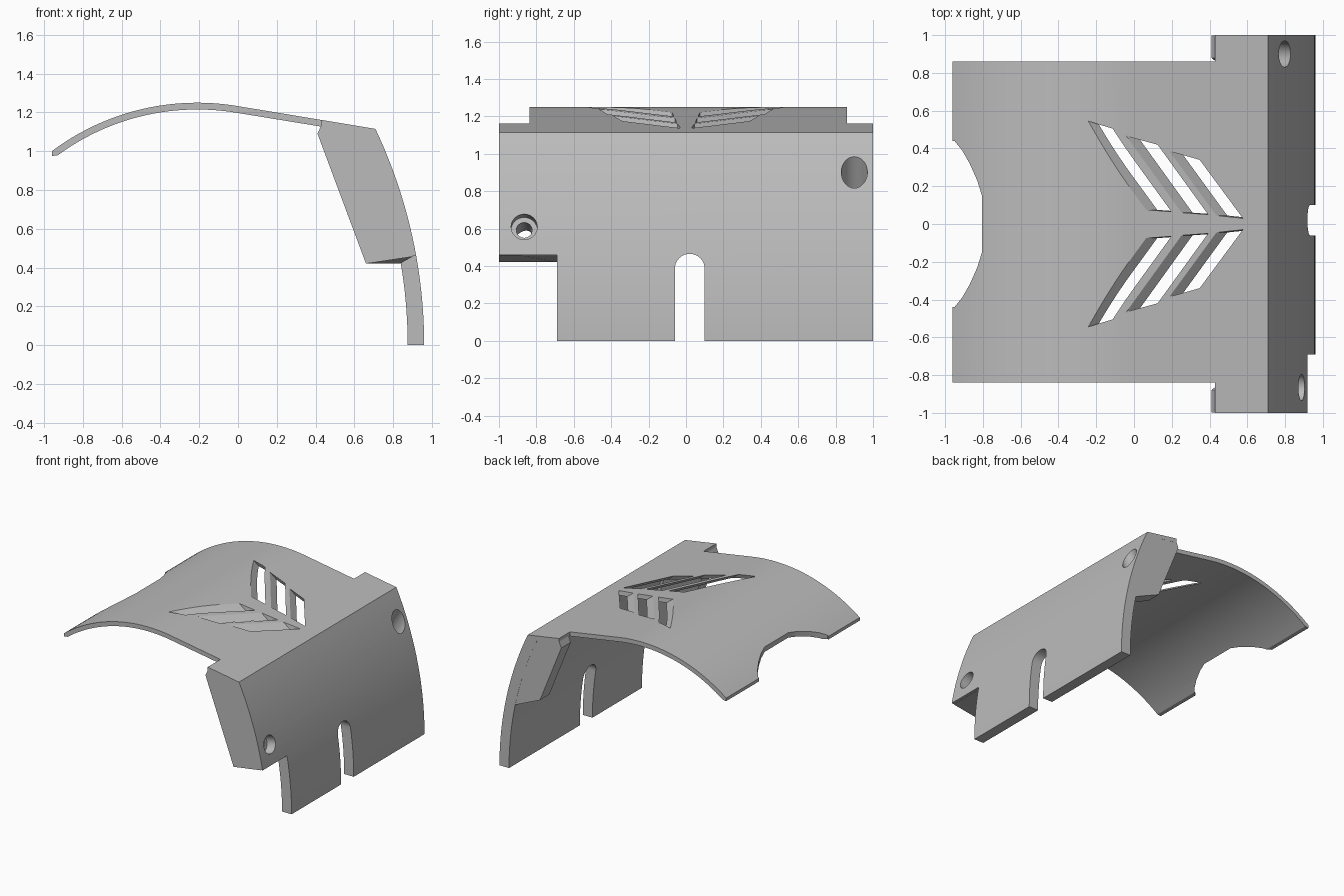
import bpy, bmesh, math
from mathutils import Vector

if "Cube" in bpy.data.objects:
    bpy.data.objects.remove(bpy.data.objects["Cube"])

grey = bpy.data.materials.new("plain grey")
grey.use_nodes = True
grey.diffuse_color = (0.5, 0.5, 0.5, 1)
grey.node_tree.nodes["Principled BSDF"].inputs["Base Color"].default_value = (0.5, 0.5, 0.5, 1)


def loft(name, rings):
    """Closed solid through rings that share a point count."""
    bm = bmesh.new()
    loops = [[bm.verts.new(p) for p in ring] for ring in rings]
    n = len(loops[0])
    for a, b in zip(loops, loops[1:]):
        for i in range(n):
            j = (i + 1) % n
            bm.faces.new((a[i], a[j], b[j], b[i]))
    bm.faces.new(loops[0][::-1])
    bm.faces.new(loops[-1])
    bmesh.ops.recalc_face_normals(bm, faces=bm.faces)
    mesh = bpy.data.meshes.new(name)
    bm.to_mesh(mesh)
    bm.free()
    mesh.materials.append(grey)
    ob = bpy.data.objects.new(name, mesh)
    bpy.context.collection.objects.link(ob)
    return ob


def prism_y(name, profile, y0, y1):
    return loft(name, [[(x, y, z) for x, z in profile] for y in (y0, y1)])


def prism_z(name, outline, z0, z1, lean=0.0):
    """Vertical prism; lean slides it in x as it goes down."""
    mid = (z0 + z1) / 2
    return loft(name, [[(x + lean * (mid - z), y, z) for x, y in outline] for z in (z0, z1)])


def box(name, x0, x1, y0, y1, z0, z1):
    return prism_z(name, [(x0, y0), (x1, y0), (x1, y1), (x0, y1)], z0, z1)


def rod(name, centre, axis, radius, back, front):
    """Cylinder about an axis, from -back to +front of its centre."""
    axis = Vector(axis).normalized()
    u = Vector((0, 1, 0))
    v = axis.cross(u)
    turns = [math.tau * i / 32 for i in range(32)]
    return loft(name, [[Vector(centre) + axis * d + (u * math.cos(t) + v * math.sin(t)) * radius
                        for t in turns] for d in (-back, front)])


def cut(ob, cutters):
    for c in cutters:
        mod = ob.modifiers.new(c.name, 'BOOLEAN')
        mod.operation, mod.solver, mod.object = 'DIFFERENCE', 'EXACT', c
        c.hide_render = True
        c.hide_viewport = True
        c.display_type = 'WIRE'


def steps(a, b, n):
    return [a + (b - a) * i / n for i in range(n + 1)]


def roof(r, x0, x1, n=28):
    return [(x, math.sqrt(r * r - (x + 0.21) ** 2)) for x in steps(x0, x1, n)]


def wall(r, z0, z1, n=20):
    return [(-1.64 + math.sqrt(r * r - z * z), z) for z in steps(z0, z1, n)]


OUTER, INNER = 2.6, 2.515

# Arched roof and curved side wall as one bent sheet
profile = (roof(1.25, -0.96, 0) + wall(OUTER, 1.115, 0)
           + wall(INNER, 0, 1.095) + roof(1.215, -0.01, -0.93) + [(-0.96, 0.975)])
shell = prism_y("bent_shell", profile, -1, 1)


# Thick corner blocks that taper into the wall
def block(name, side, z_out, foot):
    rings = []
    for y, k in ((0.999, 0), (0.88, 0), (0.69, 1)):
        arc = wall(OUTER - 0.02, 1.1, z_out, 14)
        inner = [foot, (0.41, 1.09), (0.43, 1.135)]
        flat = [wall(INNER - 0.005, foot[1], 0, 1)[0], (0.63, 1.09), (0.64, 1.11)]
        ring = arc + [tuple(p + (q - p) * k for p, q in zip(a, b)) for a, b in zip(inner, flat)]
        rings.append([(x, side * y, z) for x, z in ring])
    return loft(name, rings)


front_block = block("front_corner_block", -1, 0.456, (0.66, 0.42))
back_block = block("back_corner_block", 1, 0.49, (0.6, 0.62))

# Edge cut-outs
cutters = [
    box("front_edge_cut", -2, 0.43, -2, -0.838, 0.5, 2),
    box("back_edge_cut", -2, 0.43, 0.86, 2, 0.5, 2),
    box("wall_corner_cut", 0.5, 2, -2, -0.69, -1, 0.46),
]
half = [(-0.95, 0.44), (-0.91, 0.39), (-0.87, 0.32), (-0.83, 0.23), (-0.805, 0.15)]
notch = [(-1.2, 0.44)] + half + [(x, -y) for x, y in reversed(half)] + [(-1.2, -0.44)]
cutters.append(prism_z("roof_notch", notch, 0.8, 1.5))

# Round-topped slot in the wall
arch = [(0.02 + 0.08 * math.cos(a), 0.385 + 0.08 * math.sin(a)) for a in steps(0, math.pi, 16)]
arch = [(0.1, -0.2)] + arch + [(-0.06, -0.2)]
cutters.append(loft("wall_slot", [[(x, y, z) for y, z in arch] for x in (0.7, 1.2)]))

# Two mirrored rows of slanted vents
vents = [
    (1.225, [(-0.21, 0.545), (-0.085, 0.505), (0.165, 0.065), (0.06, 0.075)]),
    (1.2, [(0.01, 0.465), (0.14, 0.42), (0.35, 0.05), (0.24, 0.06)]),
    (1.165, [(0.235, 0.385), (0.36, 0.34), (0.54, 0.03), (0.43, 0.045)]),
]
for z, outline in vents:
    for side in (1, -1):
        cutters.append(prism_z("vent", [(x, y * side) for x, y in outline],
                               z - 0.1, z + 0.1, 1.3))

# Screw holes
bore = rod("front_counterbore", (0.89, -0.865, 0.61), (0.97, 0, 0.23), 0.07, 0.08, 0.2)
pilot = rod("front_through_hole", (0.89, -0.865, 0.61), (0.97, 0, 0.23), 0.042, 0.6, 0.2)
blind = rod("back_hole", (0.8, 0.9, 0.905), (0.52, 0, 0.86), 0.07, 0.3, 0.2)

cut(shell, cutters + [bore, pilot, blind])
cut(front_block, [bore, pilot])
cut(back_block, [blind])

# Smooth the curves, keep the edges sharp
for ob in (shell, front_block, back_block):
    bpy.ops.object.select_all(action='DESELECT')
    ob.select_set(True)
    bpy.context.view_layer.objects.active = ob
    for mod in list(ob.modifiers):
        bpy.ops.object.modifier_apply(modifier=mod.name)
    bpy.ops.object.shade_smooth_by_angle(angle=math.radians(25))
for c in cutters + [bore, pilot, blind]:
    bpy.data.objects.remove(c)
